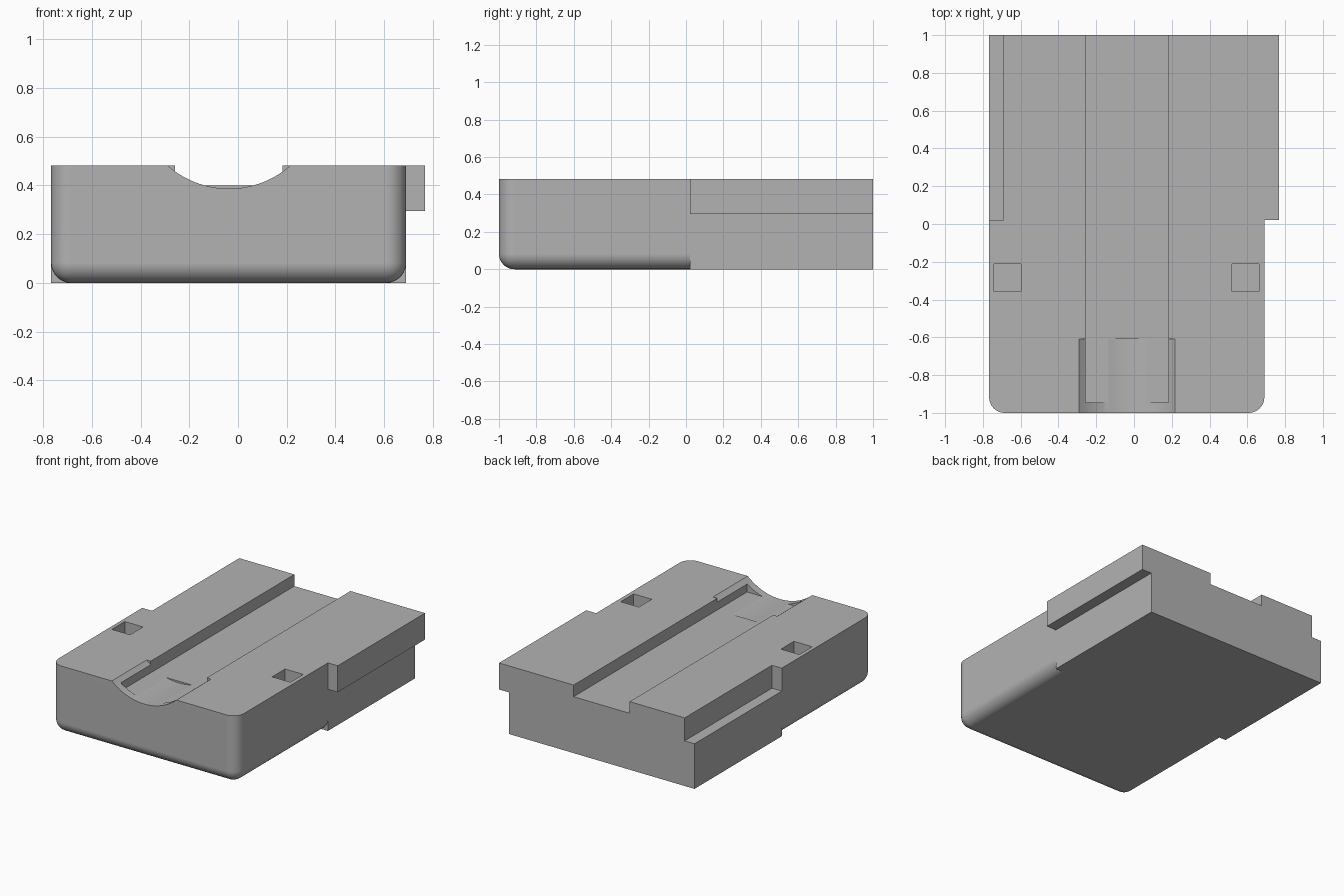
import bpy
import bmesh
import math

cube = bpy.data.objects.get("Cube")
if cube:
    bpy.data.objects.remove(cube, do_unlink=True)

TOP = 0.483
LEFT, RIGHT = -0.767, 0.69
STEP_Y = 0.022

grey = bpy.data.materials.new("plain grey")
grey.use_nodes = True
colour = (0.45, 0.45, 0.45, 1)
grey.diffuse_color = colour
grey.node_tree.nodes["Principled BSDF"].inputs["Base Color"].default_value = colour


def finish(name, bm):
    mesh = bpy.data.meshes.new(name)
    bm.to_mesh(mesh)
    bm.free()
    mesh.materials.append(grey)
    obj = bpy.data.objects.new(name, mesh)
    bpy.context.collection.objects.link(obj)
    return obj


def box_bm(x, y, z):
    bm = bmesh.new()
    bmesh.ops.create_cube(bm, size=1)
    for v in bm.verts:
        v.co = [r[0] if c < 0 else r[1] for c, r in zip(v.co, (x, y, z))]
    return bm


def box(name, x, y, z):
    return finish(name, box_bm(x, y, z))


def combine(target, other, operation):
    mod = target.modifiers.new(other.name, 'BOOLEAN')
    mod.operation = operation
    mod.solver = 'EXACT'
    mod.object = other
    bpy.context.view_layer.objects.active = target
    bpy.ops.object.modifier_apply(modifier=mod.name)
    bpy.data.objects.remove(other, do_unlink=True)


# Front half: rounded front corners and rounded lower edges
bm = box_bm((LEFT, RIGHT), (-1, STEP_Y), (0, TOP))
rounded = []
for e in bm.edges:
    a, b = (v.co for v in e.verts)
    upright_front = a.y < -0.9 and b.y < -0.9 and abs(a.z - b.z) > 0.1
    lower = a.z < 0.01 and b.z < 0.01 and min(a.y, b.y) < -0.9
    if upright_front or lower:
        rounded.append(e)
bmesh.ops.bevel(bm, geom=rounded, offset=0.083, offset_type='OFFSET',
                segments=10, profile=0.5, affect='EDGES')
body = finish("body", bm)

# Square rear half and the side tab
combine(body, box("rear_half", (LEFT, RIGHT), (STEP_Y, 1), (0, TOP)), 'UNION')
combine(body, box("side_tab", (0.5, 0.767), (STEP_Y, 1), (0.295, TOP)), 'UNION')

# Side notch, long channel and two square sockets
combine(body, box("notch_cutter", (-1, -0.69), (STEP_Y, 1.2), (0.32, 1)), 'DIFFERENCE')
combine(body, box("channel_cutter", (-0.258, 0.182), (-0.945, 1.2), (0.4, 1)), 'DIFFERENCE')
for x in (-0.74, 0.518):
    combine(body, box("socket_cutter", (x, x + 0.143), (-0.357, -0.212), (0.33, 1)), 'DIFFERENCE')

# Shallow round scoop at the front end of the channel
half_width, depth = 0.253, 0.096
radius = (half_width ** 2 + depth ** 2) / (2 * depth)
bpy.ops.mesh.primitive_cylinder_add(
    vertices=96, radius=radius, depth=0.59,
    location=(-0.037, -0.905, TOP - depth + radius), rotation=(math.pi / 2, 0, 0))
scoop = bpy.context.object
scoop.name = "scoop_cutter"
scoop.data.materials.append(grey)
combine(body, scoop, 'DIFFERENCE')

# Smooth the rounded edges while flat faces stay flat
bpy.ops.object.select_all(action='DESELECT')
body.select_set(True)
bpy.context.view_layer.objects.active = body
bpy.ops.object.shade_smooth_by_angle(angle=math.radians(30))
weighted = body.modifiers.new("flat_face_normals", 'WEIGHTED_NORMAL')
weighted.keep_sharp = True
